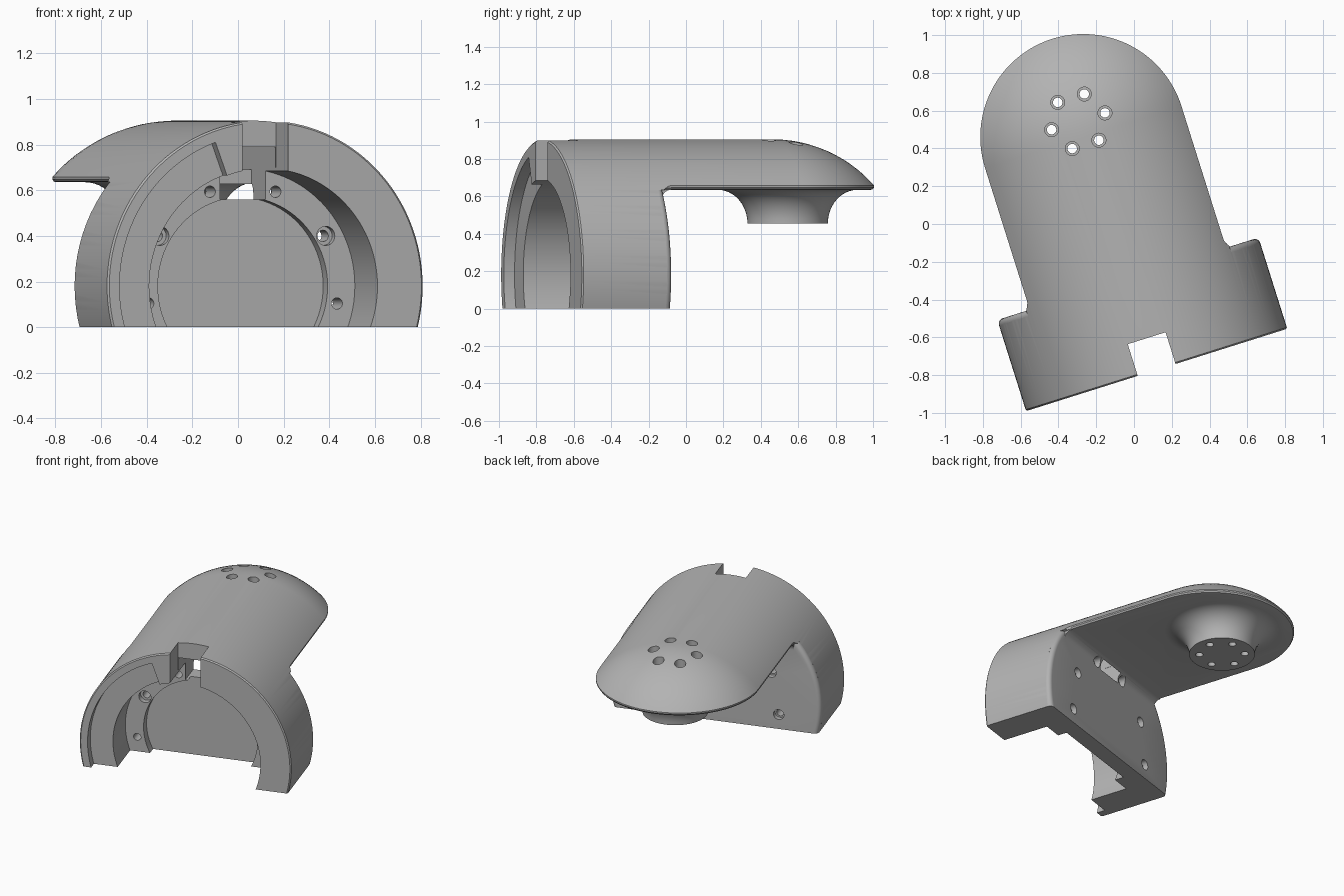
import bpy, bmesh, math
from mathutils import Matrix, Vector

if "Cube" in bpy.data.objects:
    bpy.data.objects.remove(bpy.data.objects["Cube"])

PI = math.pi
AXIS_Z = 0.18      # height of the housing axis
BACK = 0.506       # depth of the housing
TIP = 1.293        # centre of the rounded arm end
BOSS = 1.38        # centre of the flared boss


def finish(bm, name):
    bmesh.ops.remove_doubles(bm, verts=bm.verts, dist=1e-5)
    bmesh.ops.recalc_face_normals(bm, faces=bm.faces)
    me = bpy.data.meshes.new(name)
    bm.to_mesh(me)
    bm.free()
    ob = bpy.data.objects.new(name, me)
    bpy.context.collection.objects.link(ob)
    return ob


def loft(name, rings):
    """Closed solid through rings of equal point count."""
    bm = bmesh.new()
    loops = [[bm.verts.new(p) for p in r] for r in rings]
    n = len(loops[0])
    for a, b in zip(loops, loops[1:]):
        for i in range(n):
            j = (i + 1) % n
            bm.faces.new((a[i], a[j], b[j], b[i]))
    bm.faces.new(loops[0])
    bm.faces.new(loops[-1])
    return finish(bm, name)


def lathe(name, profile, axis='Y', centre=(0, 0), n=96):
    """Turn (radius, position) points about the Y or Z axis."""
    rings = []
    for r, h in profile:
        ring = []
        for i in range(n):
            t = 2 * PI * i / n
            a, b = centre[0] + r * math.cos(t), centre[1] + r * math.sin(t)
            ring.append((a, h, b) if axis == 'Y' else (a, b, h))
        rings.append(ring)
    return loft(name, rings)


def box(name, x0, x1, y0, y1, z0, z1):
    return loft(name, [[(x0, y0, z), (x1, y0, z), (x1, y1, z), (x0, y1, z)] for z in (z0, z1)])


def combine(target, other, op):
    mod = target.modifiers.new(op, 'BOOLEAN')
    mod.operation, mod.object, mod.solver = op, other, 'EXACT'
    dg = bpy.context.evaluated_depsgraph_get()
    me = bpy.data.meshes.new_from_object(target.evaluated_get(dg))
    target.modifiers.clear()
    target.data = me
    bpy.data.objects.remove(other)


def arc(cx, cy, r, a0, a1, n):
    return [(cx + r * math.cos(math.radians(a0 + (a1 - a0) * i / n)),
             cy + r * math.sin(math.radians(a0 + (a1 - a0) * i / n))) for i in range(n + 1)]


def arm_plan(w, z):
    """Plan of the arm: filleted root, straight sides, round end."""
    f = 0.05
    right = [(w + f, 0.42)] + arc(w + f, BACK + f, f, 270, 180, 6)
    left = [(-x, y) for x, y in reversed(right)]
    return [(x, y, z) for x, y in right + arc(0, TIP, w, 0, 180, 64) + left]


# Housing block with a rounded back rim
body = lathe('shower_arm_housing', [(0.8, 0), (0.8, 0.47), (0.725, 0.476)]
             + arc(0.695, 0.476, 0.03, 15, 90, 5), centre=(0, AXIS_Z))
body.name = 'housing_with_arm'

# Arm slab with a rounded lower edge
arm = loft('arm', [arm_plan(0.527, 0.635), arm_plan(0.538, 0.638),
                   arm_plan(0.545, 0.648), arm_plan(0.545, 1.0)])
combine(body, arm, 'UNION')

# Fillet under the arm root
side = [(0.42, 0.7), (0.42, 0.585)] + arc(0.556, 0.585, 0.05, 180, 90, 6) + [(0.556, 0.7)]
combine(body, loft('root_fillet', [[(x, y, z) for y, z in side] for x in (-0.54, 0.54)]), 'UNION')

# Round roof: cylinder running into a ball
roof = lathe('roof', [(0.717, 0), (0.725, 0.008)] + arc(0, TIP, 0.725, 0, 89.5, 24),
             centre=(0, AXIS_Z), n=128)
combine(body, roof, 'INTERSECT')
combine(body, box('floor_cut', -2, 2, -1, 3, -2, 0), 'DIFFERENCE')

# Flared boss under the arm end
flare = [(0.215 + 0.16 * (1 - math.cos(t)), 0.455 + 0.18 * math.sin(t))
         for t in [PI / 2 * i / 12 for i in range(13)]]
combine(body, lathe('boss', flare + [(0.375, 0.66)], 'Z', (0, BOSS), 64), 'UNION')

# Stepped round cavity
combine(body, lathe('cavity', [(0.515, -0.1), (0.515, 0.33), (0.39, 0.33), (0.39, 0.395)],
                    centre=(0, AXIS_Z)), 'DIFFERENCE')

# Shallow recess round one half of the front rim
sector = [(0, AXIS_Z)] + arc(0, AXIS_Z, 0.67, 110, 215, 40)
combine(body, loft('rim_recess', [[(x, y, z) for x, z in sector] for y in (-0.1, 0.06)]), 'DIFFERENCE')

# Top notch and the cable slot behind it
combine(body, box('notch', -0.105, 0.105, -0.1, 0.176, 0.6, 1.1), 'DIFFERENCE')
combine(body, box('slot_low', -0.104, 0.104, 0.1, 0.53, 0.56, 0.70), 'DIFFERENCE')
combine(body, box('slot_high', -0.103, 0.103, 0.1, 0.67, 0.69, 0.79), 'DIFFERENCE')

# Screw holes through the back wall
for deg in (-10, 30, 70, 110, 150, 190):
    c = (0.44 * math.cos(math.radians(deg)), AXIS_Z + 0.44 * math.sin(math.radians(deg)))
    front = 0.042 if deg in (30, 150) else 0.025
    combine(body, lathe('wall_hole', [(front, 0.25), (front, 0.37), (0.025, 0.37),
                                      (0.025, 0.47), (0.036, 0.47), (0.036, 0.54)],
                        centre=c, n=24), 'DIFFERENCE')

# Ring of counterbored holes through the boss
for k in range(6):
    t = k * PI / 3
    c = (0.148 * math.cos(t), BOSS + 0.148 * math.sin(t))
    combine(body, lathe('boss_hole', [(0.025, 0.4), (0.025, 0.62), (0.037, 0.62), (0.037, 1.0)],
                        'Z', c, 24), 'DIFFERENCE')

# Colour, final placement and shading
grey = bpy.data.materials.new('plain_grey')
grey.diffuse_color = (0.45, 0.45, 0.45, 1)
grey.use_nodes = True
grey.node_tree.nodes["Principled BSDF"].inputs["Base Color"].default_value = grey.diffuse_color
body.data.materials.clear()
body.data.materials.append(grey)
for p in body.data.polygons:
    p.material_index = 0
body.data.transform(Matrix.Translation(Vector((0.12, -0.7725, 0))) @ Matrix.Rotation(math.radians(17.5), 4, 'Z'))
bpy.context.view_layer.objects.active = body
body.select_set(True)
bpy.ops.object.shade_smooth_by_angle(angle=math.radians(30))
